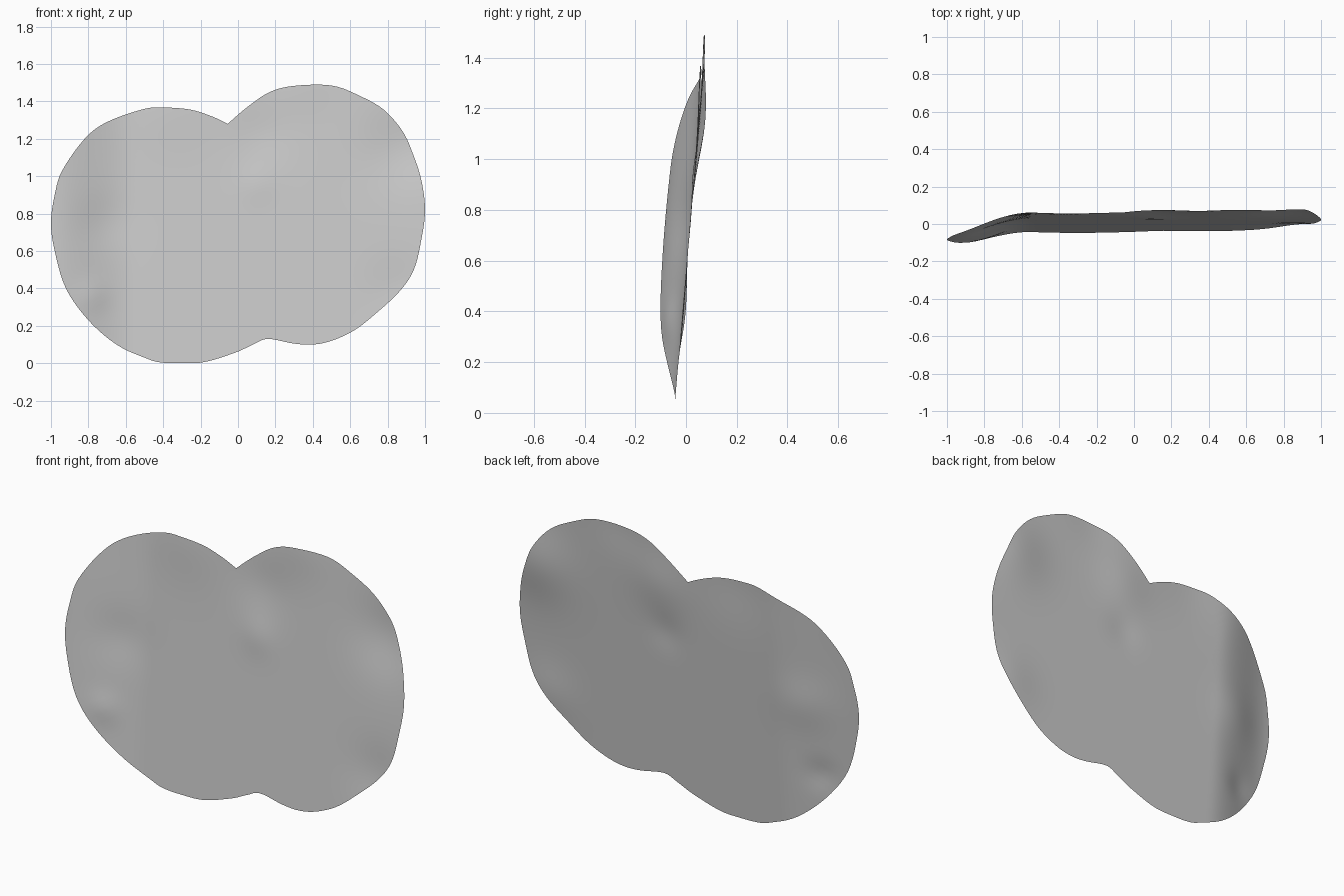
import bpy, bmesh, math
from mathutils import Vector

if "Cube" in bpy.data.objects:
    bpy.data.objects.remove(bpy.data.objects["Cube"])

# Front outline (x, z), clockwise from the sharp upper notch
OUT = [(-.055, 1.28), (.05, 1.37), (.17, 1.45), (.3, 1.483), (.5, 1.485), (.65, 1.43), (.78, 1.355),
       (.88, 1.24), (.935, 1.12), (.98, .98), (1, .82), (.98, .66), (.94, .5), (.86, .38),
       (.73, .26), (.62, .175), (.5, .12), (.4, .1), (.3, .105), (.16, .13), (.08, .1),
       (-.02, .055), (-.2, .003), (-.4, .003), (-.5, .03), (-.65, .1), (-.8, .23), (-.92, .4),
       (-.98, .6), (-1, .75), (-.98, .9), (-.94, 1.03), (-.82, 1.2), (-.7, 1.29),
       (-.5, 1.36), (-.38, 1.367), (-.25, 1.355), (-.14, 1.32), (-.055, 1.28)]
CENTRE = Vector((0, .75))
STEPS, RINGS = 5, 36

# Gentle dents and bulges of the sheet: x, z, radius, depth
BUMPS = [(.88, 1.15, .2, .026), (.12, 1.22, .16, .012), (-.35, 1.38, .22, -.012),
         (.85, .4, .16, .012), (.35, 1.5, .15, -.008), (.1, .95, .1, -.006),
         (-.78, .36, .08, -.01), (-.72, .75, .14, .01)]


def smooth(t):
    t = min(max(t, 0), 1)
    return t * t * (3 - 2 * t)


def depth(x, z):
    y = -.047 + .084 * z - .1 * smooth((-x - .55) / .48)
    for bx, bz, r, h in BUMPS:
        y += h * math.exp(-((x - bx) ** 2 + (z - bz) ** 2) / (r * r))
    return y


def spline(pts):
    p = [Vector(q) for q in pts]
    p = [p[0]] + p + [p[-1]]
    res = []
    for i in range(1, len(p) - 2):
        a, b, c, d = p[i - 1:i + 3]
        for k in range(STEPS):
            t = k / STEPS
            q = .5 * (2 * b + (c - a) * t + (2 * a - 5 * b + 4 * c - d) * t * t
                      + (3 * b - a - 3 * c + d) * t ** 3)
            res.append(Vector((q.x, max(q.y, 0))))
    return res


# Two-lobed sheet, filled with rings shrinking to the centre
rim = spline(OUT)[::-1]
bm = bmesh.new()


def vert(p):
    return bm.verts.new((p.x, depth(p.x, p.y), p.y))


hub = vert(CENTRE)
rings = [[vert(CENTRE.lerp(p, r / RINGS)) for p in rim] for r in range(1, RINGS + 1)]
n = len(rim)
for i in range(n):
    j = (i + 1) % n
    bm.faces.new((hub, rings[0][i], rings[0][j]))
    for a, b in zip(rings, rings[1:]):
        bm.faces.new((a[i], b[i], b[j], a[j]))
for f in bm.faces:
    f.smooth = True
mesh = bpy.data.meshes.new("lobed_sheet")
bm.to_mesh(mesh)
bm.free()
obj = bpy.data.objects.new("lobed_sheet", mesh)
bpy.context.collection.objects.link(obj)
